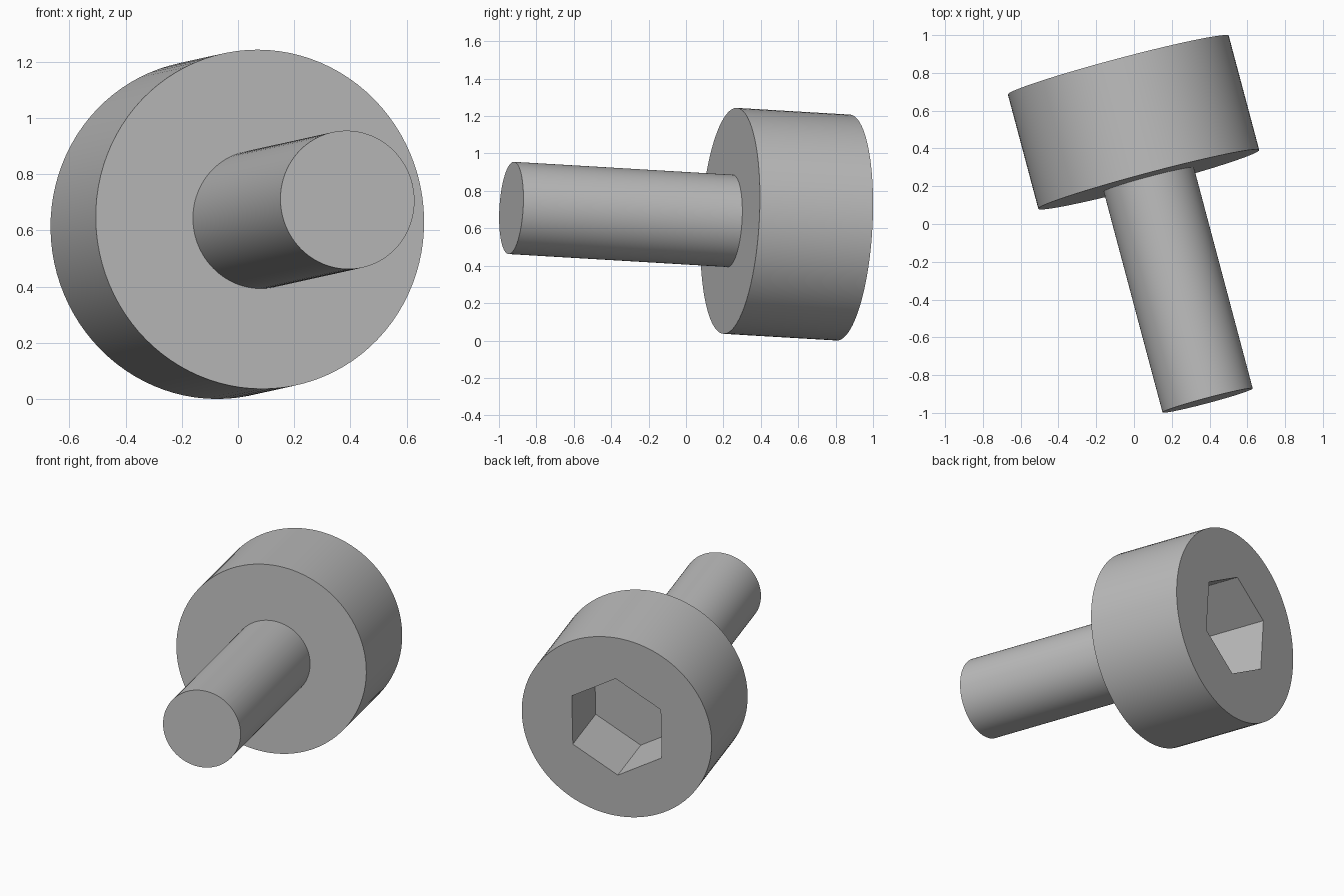
import bpy, bmesh, math
from mathutils import Matrix, Vector

if "Cube" in bpy.data.objects:
    bpy.data.objects.remove(bpy.data.objects["Cube"], do_unlink=True)

SEGMENTS = 96          # a multiple of six, so the hexagon corners are exact
HEAD_R, HEAD_LEN = 0.605, 0.627
SHANK_R, TOTAL_LEN = 0.247, 1.84
SOCKET_R, SOCKET_DEPTH = 0.327, 0.40

steel = bpy.data.materials.new("plain grey steel")
steel.use_nodes = True
steel.diffuse_color = (0.5, 0.5, 0.5, 1)
steel.node_tree.nodes["Principled BSDF"].inputs["Base Color"].default_value = (0.5, 0.5, 0.5, 1)

# Bolt frame: local z runs from the top of the head to the tip of the shank
axis = Vector((0.257, -0.965, 0.057)).normalized()
up = (Vector((0, 0, 1)) - axis * axis.z).normalized()
frame = Matrix((up, axis.cross(up), axis)).transposed().to_4x4()
frame.translation = Vector((-0.083, 0.841, 0.604))


def circle(radius):
    return lambda angle: radius


def hexagon(radius):
    sixth = math.pi / 3
    return lambda angle: radius * math.cos(sixth / 2) / math.cos(angle % sixth - sixth / 2)


def lathe(name, sections, cap_start=False, cap_end=False):
    """Join a stack of (outline, depth) rings into one skin."""
    bm = bmesh.new()
    rings = []
    for outline, depth in sections:
        ring = []
        for i in range(SEGMENTS):
            angle = math.tau * i / SEGMENTS
            r = outline(angle + 1e-9)
            ring.append(bm.verts.new((r * math.cos(angle), r * math.sin(angle), depth)))
        rings.append(ring)
    for a, b in zip(rings, rings[1:]):
        for i in range(SEGMENTS):
            j = (i + 1) % SEGMENTS
            bm.faces.new((a[i], a[j], b[j], b[i]))
    if cap_start:
        bm.faces.new(rings[0][::-1])
    if cap_end:
        bm.faces.new(rings[-1])
    mesh = bpy.data.meshes.new(name)
    bm.to_mesh(mesh)
    bm.free()
    mesh.materials.append(steel)
    obj = bpy.data.objects.new(name, mesh)
    bpy.context.collection.objects.link(obj)
    obj.matrix_world = frame
    bpy.ops.object.select_all(action="DESELECT")
    obj.select_set(True)
    bpy.context.view_layer.objects.active = obj
    bpy.ops.object.shade_smooth_by_angle(angle=math.radians(30))
    return obj


# Head: socket floor, socket walls, top face, rim, underside
lathe("head", [
    (hexagon(SOCKET_R), SOCKET_DEPTH),
    (hexagon(SOCKET_R), 0),
    (circle(HEAD_R), 0),
    (circle(HEAD_R), HEAD_LEN),
    (circle(SHANK_R), HEAD_LEN),
], cap_start=True)

# Shank: plain cylinder from the underside to a flat tip
lathe("shank", [
    (circle(SHANK_R), HEAD_LEN),
    (circle(SHANK_R), TOTAL_LEN),
], cap_end=True)
